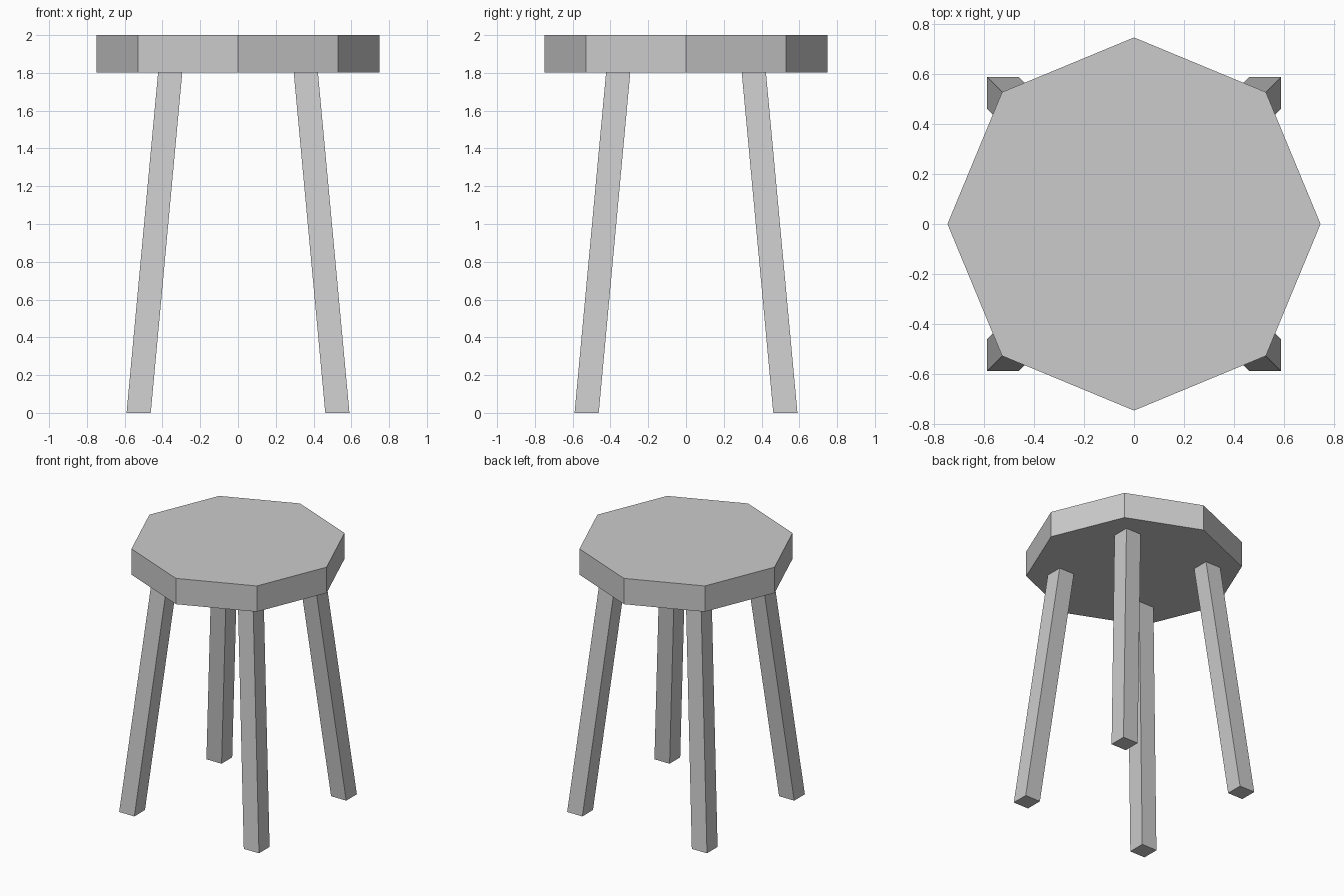
import bpy

if "Cube" in bpy.data.objects:
    bpy.data.objects.remove(bpy.data.objects["Cube"])

SEAT_RADIUS = 0.748
SEAT_BOTTOM, SEAT_TOP = 1.803, 2.0
LEG_WIDTH = 0.128
FOOT, HIP = 0.526, 0.359   # leg centre offset at the floor and under the seat

# Octagonal seat with a corner on each axis
bpy.ops.mesh.primitive_cylinder_add(
    vertices=8, radius=SEAT_RADIUS, depth=SEAT_TOP - SEAT_BOTTOM,
    location=(0, 0, (SEAT_TOP + SEAT_BOTTOM) / 2))
bpy.context.object.name = "seat"


def splayed_leg(name, sx, sy):
    """Square leg, sheared outward so both ends stay level."""
    bpy.ops.mesh.primitive_cube_add(size=1)
    leg = bpy.context.object
    leg.name = name
    for v in leg.data.vertices:
        top = v.co.z > 0
        offset = HIP if top else FOOT
        v.co = (sx * offset + v.co.x * LEG_WIDTH,
                sy * offset + v.co.y * LEG_WIDTH,
                SEAT_BOTTOM if top else 0)


# Four legs under the diagonals
for side, sx in (("left", -1), ("right", 1)):
    for end, sy in (("front", -1), ("back", 1)):
        splayed_leg(f"{end}_{side}_leg", sx, sy)
